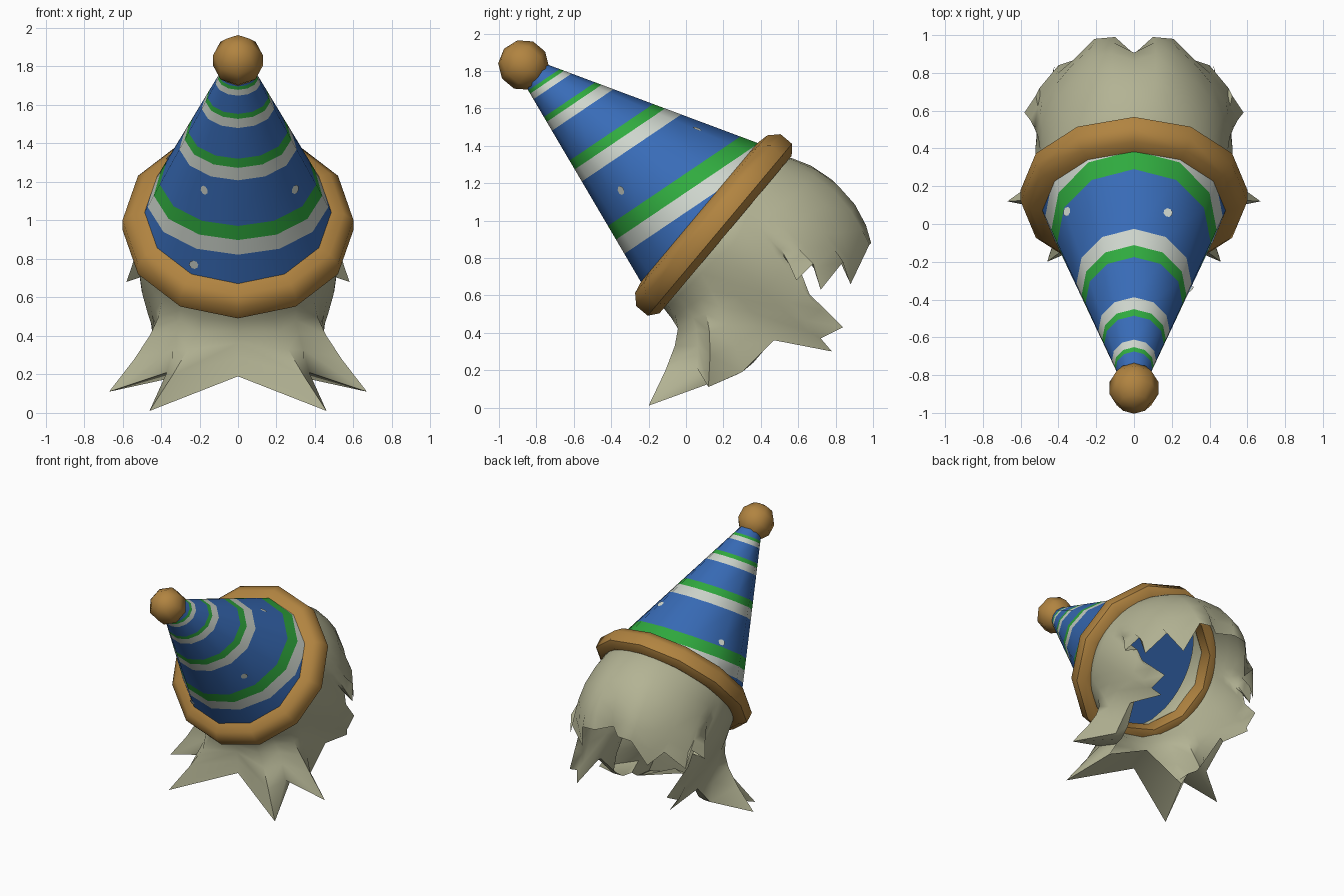
import bpy, bmesh, math
from mathutils import Vector, Matrix
from mathutils.bvhtree import BVHTree

cube = bpy.data.objects.get("Cube")
if cube:
    bpy.data.objects.remove(cube)


def material(name, rgb):
    m = bpy.data.materials.new(name)
    m.use_nodes = True
    m.diffuse_color = (*rgb, 1)
    m.node_tree.nodes["Principled BSDF"].inputs["Base Color"].default_value = (*rgb, 1)
    return m


BLUE = material("blue cloth", (.04, .15, .48))
WHITE = material("white stripe", (.62, .67, .61))
GREEN = material("green stripe", (.03, .41, .05))
TAN = material("tan trim", (.44, .23, .052))
HAIR = material("pale hair", (.45, .45, .295))

# Shared frame of the tilted hat: local z runs towards the tip
HAT = Matrix.Translation((0, .158, .97)) @ Matrix.Rotation(math.radians(50), 4, "X")
SIDES = 12


def finish(bm, name, mats, angle=40):
    mesh = bpy.data.meshes.new(name)
    bm.to_mesh(mesh)
    bm.free()
    ob = bpy.data.objects.new(name, mesh)
    bpy.context.collection.objects.link(ob)
    for m in mats:
        mesh.materials.append(m)
    bpy.ops.object.select_all(action="DESELECT")
    ob.select_set(True)
    bpy.context.view_layer.objects.active = ob
    bpy.ops.object.shade_smooth_by_angle(angle=math.radians(angle))
    return ob


def lathe(profile, closed):
    """Spin (radius, height) points round the hat axis."""
    bm = bmesh.new()
    rings = []
    for r, h in profile:
        turns = [math.tau * i / SIDES for i in range(SIDES)]
        rings.append([bm.verts.new((r * math.cos(t), r * math.sin(t), h)) for t in turns])
    pairs = list(zip(rings, rings[1:]))
    if closed:
        pairs.append((rings[-1], rings[0]))
    else:
        bm.faces.new(rings[0])
        bm.faces.new(rings[-1])
    for a, b in pairs:
        for i in range(SIDES):
            j = (i + 1) % SIDES
            bm.faces.new((a[i], a[j], b[j], b[i]))
    bmesh.ops.recalc_face_normals(bm, faces=bm.faces)
    bm.transform(HAT)
    bm.normal_update()
    return bm


# Hat cone, cut along slanted planes into coloured bands
bm = lathe([(.49, .1), (.075, 1.27)], False)
surface = BVHTree.FromBMesh(bm)
slant = Vector((0, -.56, .83))
bands = [(.867, .955, 1.04), (1.315, 1.39, 1.445), (1.63, 1.685, 1.715), (1.825, 1.86, 1.88)]
for level in (v for band in bands for v in band):
    bmesh.ops.bisect_plane(bm, geom=bm.verts[:] + bm.edges[:] + bm.faces[:],
                           plane_co=slant * level / slant.length_squared, plane_no=slant)
axis = HAT.to_3x3() @ Vector((0, 0, 1))
for f in bm.faces:
    level = f.calc_center_median().dot(slant)
    if abs(f.normal.dot(axis)) > .9:
        continue
    for low, mid, high in bands:
        if low < level < high:
            f.material_index = 1 if level < mid else 2
finish(bm, "hat_cone", [BLUE, WHITE, GREEN])

# Small dots lying on the cone
bm = bmesh.new()
for spot in [(.3, -.35, 1.16), (.18, .06, 1.49), (-.17, -.46, 1.16), (-.37, .07, 1.35), (-.24, -.27, .75)]:
    co, normal, _, _ = surface.find_nearest(Vector(spot))
    place = Matrix.Translation(co + normal * .004) @ normal.to_track_quat("Z", "Y").to_matrix().to_4x4()
    bmesh.ops.create_circle(bm, cap_ends=True, segments=8, radius=.025, matrix=place)
finish(bm, "hat_dots", [WHITE])

# Rolled brim
bm = lathe([(.48, .115), (.55, .1), (.6, .05), (.6, -.03), (.55, -.07), (.47, -.06), (.45, .02)], True)
finish(bm, "hat_brim", [TAN], 50)

# Pompom
bm = bmesh.new()
bmesh.ops.create_uvsphere(bm, u_segments=8, v_segments=5, radius=.136,
                          matrix=HAT @ Matrix.Translation((0, 0, 1.34)))
finish(bm, "pompom", [TAN], 60)

# Hair shell: strands run from the brim over an egg-shaped head to a jagged hem.
# Each strand: angle round the brim from the nape, then the hem point.
strands = [
    (0, 0, 0, .19), (18, .46, -.2, .01), (36, .37, .06, .21), (54, .67, .12, .11),
    (66, .42, .3, .19), (76, .43, .47, .36), (85, .4, .78, .3), (91, .44, .72, .37),
    (97, .42, .84, .43), (104, .47, .67, .58), (111, .49, .62, .71), (118, .58, .59, .68),
    (126, .52, .68, .77), (134, .5, .72, .63), (144, .4, .84, .78), (154, .28, .88, .66),
    (163, .21, .98, .87), (171, .1, .99, .88), (180, 0, .9, .9)]
centre = Vector((0, .4, .82))
radii = Vector((.5, .6, .53))
ROWS = 6


def egg(v):
    return Vector(a / b for a, b in zip(v, radii))


hems = [egg(Vector(s[1:]) - centre) for s in strands]
# Early rows follow the average of the neighbouring strands
soft = [(a + b * 2 + c) / 4 for a, b, c in zip(hems, hems[1:], hems[2:])]
soft = [hems[0], *soft, hems[-1]]

bm = bmesh.new()
columns = []
for (angle, *_), hem, mean in zip(strands, hems, soft):
    u = math.radians(angle)
    side, back = math.sin(u), -math.cos(u)
    # Inner lip tucked up inside the hat
    lip = .5 - .12 * side
    column = [bm.verts.new(HAT @ Vector((lip * side, lip * back, .08 * side)))]
    root = egg(HAT @ Vector((.5 * side, .5 * back, 0)) - centre)
    for k in range(ROWS + 1):
        s = k / ROWS
        reach = root.length * (1 - s) ** 3 + hem.length * s ** 3 + 1 - s ** 3 - (1 - s) ** 3
        p = root.lerp(mean.lerp(hem, s * s), s).normalized() * reach
        column.append(bm.verts.new(centre + Vector(a * b for a, b in zip(p, radii))))
    columns.append(column)

# Underside that gives the nape spikes their thickness
under = [(0, .14, .28), (.33, .13, .13), (.33, .2, .18), (.35, .28, .18), (.36, .36, .24), (.4, .48, .38)]
for column, point in zip(columns, under):
    column.append(bm.verts.new(point))

for a, b in zip(columns, columns[1:]):
    for k in range(min(len(a), len(b)) - 1):
        bm.faces.new((a[k], a[k + 1], b[k + 1], b[k]))
bmesh.ops.recalc_face_normals(bm, faces=bm.faces)
hair = finish(bm, "hair", [HAIR], 60)
mirror = hair.modifiers.new("Mirror", "MIRROR")
mirror.use_clip = True
mirror.merge_threshold = .001
